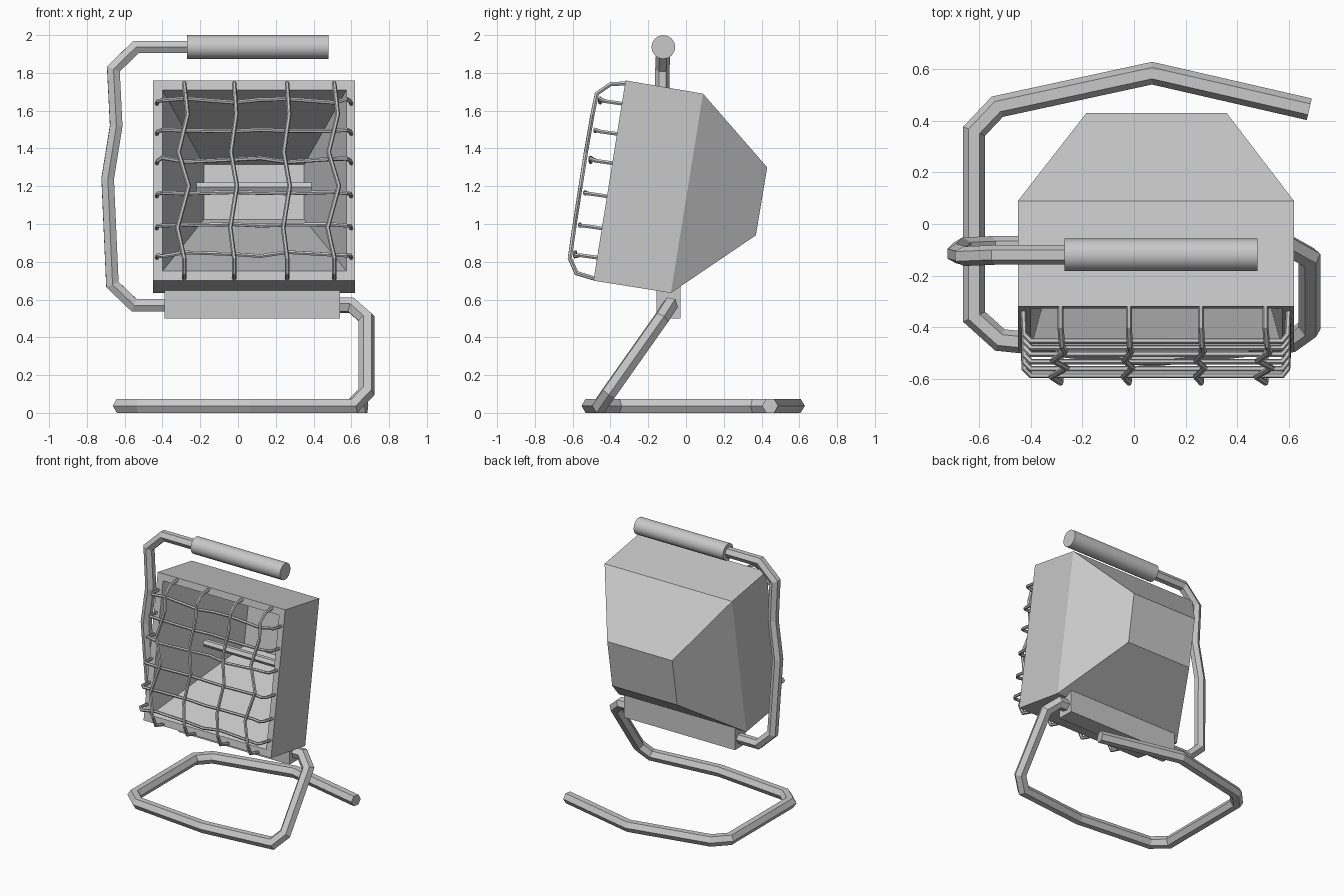
import bpy, bmesh, math
from mathutils import Vector

if "Cube" in bpy.data.objects:
    bpy.data.objects.remove(bpy.data.objects["Cube"])

grey = bpy.data.materials.new("light_grey")
grey.use_nodes = True
GREY = (0.58, 0.58, 0.58, 1)
grey.diffuse_color = GREY
grey.node_tree.nodes["Principled BSDF"].inputs["Base Color"].default_value = GREY


def finish(bm, name):
    bmesh.ops.recalc_face_normals(bm, faces=bm.faces)
    mesh = bpy.data.meshes.new(name)
    bm.to_mesh(mesh)
    bm.free()
    mesh.materials.append(grey)
    obj = bpy.data.objects.new(name, mesh)
    bpy.context.collection.objects.link(obj)
    return obj


def loft(name, loops):
    """Skin a stack of equal-sized loops and cap both ends."""
    bm = bmesh.new()
    rings = [[bm.verts.new(p) for p in loop] for loop in loops]
    n = len(rings[0])
    for a, b in zip(rings, rings[1:]):
        for i in range(n):
            j = (i + 1) % n
            bm.faces.new((a[i], a[j], b[j], b[i]))
    bm.faces.new(rings[0])
    bm.faces.new(rings[-1][::-1])
    return finish(bm, name)


def tube(name, path, radius, sides=6):
    """Sweep a polygon along a path with true mitred corners."""
    pts = [Vector(p) for p in path]
    dirs = [(b - a).normalized() for a, b in zip(pts, pts[1:])]
    up = Vector((0, 0, 1)) if abs(dirs[0].z) < 0.9 else Vector((0, 1, 0))
    side = dirs[0].cross(up).normalized()
    up = side.cross(dirs[0])
    angles = [2 * math.pi * k / sides for k in range(sides)]
    ring = [pts[0] + radius * (side * math.cos(a) + up * math.sin(a)) for a in angles]
    loops = [ring]
    for i, d in enumerate(dirs):
        normal = d + dirs[i + 1] if i + 1 < len(dirs) else d
        ring = [v + d * ((pts[i + 1] - v).dot(normal) / d.dot(normal)) for v in ring]
        loops.append(ring)
    return loft(name, loops)


def rect(x0, x1, top, bottom):
    """Rectangle spanning x0..x1 between two (y, z) edges."""
    return [(x0, *top), (x1, *top), (x1, *bottom), (x0, *bottom)]


# Lamp housing: tapered back, straight body, rim and hollow reflector
loft("lamp_housing", [
    rect(-0.185, 0.36, (0.43, 1.30), (0.37, 0.94)),
    rect(-0.45, 0.62, (0.09, 1.69), (-0.08, 0.635)),
    rect(-0.45, 0.62, (-0.32, 1.76), (-0.49, 0.70)),
    rect(-0.40, 0.575, (-0.328, 1.71), (-0.482, 0.75)),
    rect(-0.18, 0.35, (0.38, 1.315), (0.33, 1.025)),
])

# Bulb and the mounting block under the housing
tube("bulb", [(-0.22, -0.08, 1.195), (0.39, -0.08, 1.195)], 0.028)
loft("mounting_block", [
    rect(-0.39, 0.54, (y, 0.67), (y, 0.50)) for y in (-0.155, -0.03)
])

# Bent tube stand: floor loop, then up the left side to the block
FLOOR = 0.0375
tube("floor_stand", [
    (0.68, 0.445, FLOOR), (0.07, 0.585, FLOOR), (-0.53, 0.455, FLOOR),
    (-0.62, 0.36, FLOOR), (-0.62, -0.36, FLOOR), (-0.52, -0.45, FLOOR),
    (0.07, -0.51, FLOOR), (0.61, -0.455, FLOOR), (0.68, -0.405, 0.11),
    (0.68, -0.13, 0.50), (0.60, -0.085, 0.57), (0.50, -0.085, 0.57),
], 0.043)

# Bent tube arm from the handle down the right side to the block
tube("handle_arm", [
    (-0.22, -0.12, 1.937), (-0.54, -0.12, 1.937), (-0.66, -0.125, 1.82),
    (-0.645, -0.125, 1.52), (-0.69, -0.115, 1.24), (-0.665, -0.09, 0.68),
    (-0.55, -0.085, 0.57), (-0.35, -0.085, 0.57),
], 0.038)

# Thick round grip
grip = tube("handle_grip", [(-0.27, -0.12, 1.937), (0.48, -0.12, 1.937)], 0.063, 16)
bpy.ops.object.select_all(action='DESELECT')
grip.select_set(True)
bpy.context.view_layer.objects.active = grip
bpy.ops.object.shade_smooth_by_angle(angle=math.radians(30))

# Upright guard wires, bowed out in front of the rim and slightly bent
SWAY = (0, 0, 0.005, 0.015, -0.025, 0.02, -0.03, 0, 0)
PROFILE = [(-0.31, 1.745), (-0.40, 1.74), (-0.472, 1.69), (-0.495, 1.58),
           (-0.53, 1.38), (-0.558, 1.20), (-0.592, 0.98), (-0.615, 0.82),
           (-0.58, 0.74), (-0.48, 0.71)]
for i, x in enumerate((-0.285, -0.02, 0.26, 0.51)):
    bend = 1.2 if i in (0, 3) else 0.7
    tube(f"upright_wire_{i + 1}",
         [(x + s * bend, y, z) for s, (y, z) in zip(SWAY + (0,), PROFILE)], 0.012)

# Cross guard wires with ends hooked back into the housing
CROSS = (-0.40, -0.28, -0.02, 0.12, 0.26, 0.51, 0.575)
for i, z in enumerate((1.655, 1.495, 1.34, 1.165, 0.995, 0.84)):
    front = -0.454 - (1.655 - z) * 0.163
    wave = 0.012 if i in (0, 2, 5) else 0.004
    path = [(-0.43, front + 0.13, z - 0.02), (-0.425, front + 0.025, z - 0.005)]
    path += [(x, front, z + wave * math.sin(k * 2.2 + i)) for k, x in enumerate(CROSS)]
    path += [(0.595, front + 0.025, z - 0.005), (0.60, front + 0.13, z - 0.02)]
    tube(f"cross_wire_{i + 1}", path, 0.011)
